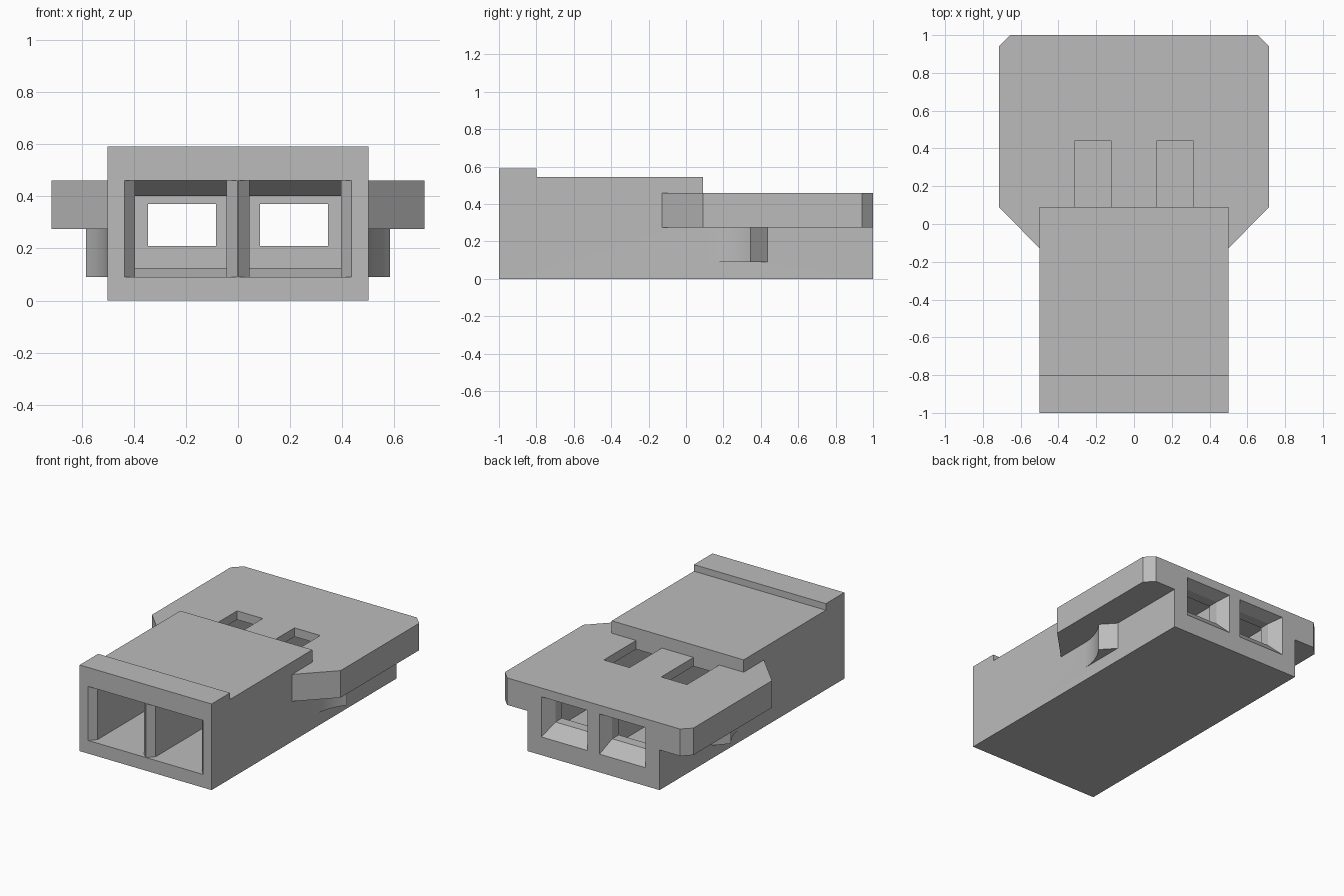
import bpy, bmesh, math

if "Cube" in bpy.data.objects:
    bpy.data.objects.remove(bpy.data.objects["Cube"], do_unlink=True)

grey = bpy.data.materials.new("light_grey_plastic")
grey.use_nodes = True
colour = (0.5, 0.5, 0.5, 1)
grey.diffuse_color = colour
grey.node_tree.nodes["Principled BSDF"].inputs["Base Color"].default_value = colour


def loft(name, rings):
    """Closed solid through rings of matching points."""
    bm = bmesh.new()
    loops = [[bm.verts.new(p) for p in ring] for ring in rings]
    n = len(loops[0])
    for a, b in zip(loops, loops[1:]):
        for i in range(n):
            j = (i + 1) % n
            bm.faces.new((a[i], a[j], b[j], b[i]))
    bm.faces.new(loops[0])
    bm.faces.new(loops[-1])
    bmesh.ops.recalc_face_normals(bm, faces=bm.faces)
    mesh = bpy.data.meshes.new(name)
    bm.to_mesh(mesh)
    bm.free()
    mesh.materials.append(grey)
    obj = bpy.data.objects.new(name, mesh)
    bpy.context.collection.objects.link(obj)
    return obj


def plan_prism(name, outline, low, high):
    return loft(name, [[(x, y, z) for x, y in outline] for z in (low, high)])


def combine(target, tool, operation):
    mod = target.modifiers.new(tool.name, "BOOLEAN")
    mod.object, mod.operation, mod.solver = tool, operation, "EXACT"
    bpy.context.view_layer.objects.active = target
    bpy.ops.object.modifier_apply(modifier=mod.name)
    bpy.data.objects.remove(tool, do_unlink=True)


# Housing: stepped side profile with a raised lip at the front
profile = [(-1, 0), (1, 0), (1, .46), (.09, .46), (.09, .545),
           (-.8, .545), (-.8, .59), (-1, .59)]
housing = loft("connector_housing", [[(x, y, z) for y, z in profile] for x in (-.5, .5)])

# Wide grip plate with chamfered corners
half = [(.45, -.18), (.715, .09), (.715, .94), (.655, 1)]
plate = plan_prism("grip_plate", half + [(-x, y) for x, y in reversed(half)], .275, .46)
combine(housing, plate, "UNION")

# Side catches: a concave ramp rising to a chamfered rear
radius, run = .403, .245
sweep = math.asin(run / radius)
ramp = []
for i in range(9):
    a = sweep * i / 8
    ramp.append((.5 + radius * (1 - math.cos(a)), .1 + radius * math.sin(a)))
catch = [(.46, .1)] + ramp + [(.5, .435), (.46, .435)]
for side in (-1, 1):
    combine(housing, plan_prism("side_catch", [(side * x, y) for x, y in catch], .09, .285), "UNION")

# Contact cells: bevelled mouth, narrowing channel, window and rear funnel
mouth = (.002, .435, .09, .46)
front = (.045, .395, .09, .46)
rear = (.045, .395, .125, .40)
window = (.085, .345, .21, .37)
stations = [(-1.05, mouth), (-1, mouth), (-.955, front), (0, front), (.09, rear),
            (.85, rear), (.85, window), (.92, window), (1, rear), (1.05, rear)]
slot = [(.12, .09), (.315, .09), (.315, .44), (.12, .44)]
for side in (-1, 1):
    rings = [[(side * x, y, z) for x, z in ((a, c), (b, c), (b, d), (a, d))]
             for y, (a, b, c, d) in stations]
    combine(housing, loft("cell_cutter", rings), "DIFFERENCE")
    combine(housing, plan_prism("slot_cutter", [(side * x, y) for x, y in slot], .38, .5), "DIFFERENCE")

# Smooth ramps, crisp edges
housing.select_set(True)
bpy.context.view_layer.objects.active = housing
bpy.ops.object.shade_smooth_by_angle(angle=math.radians(20))
